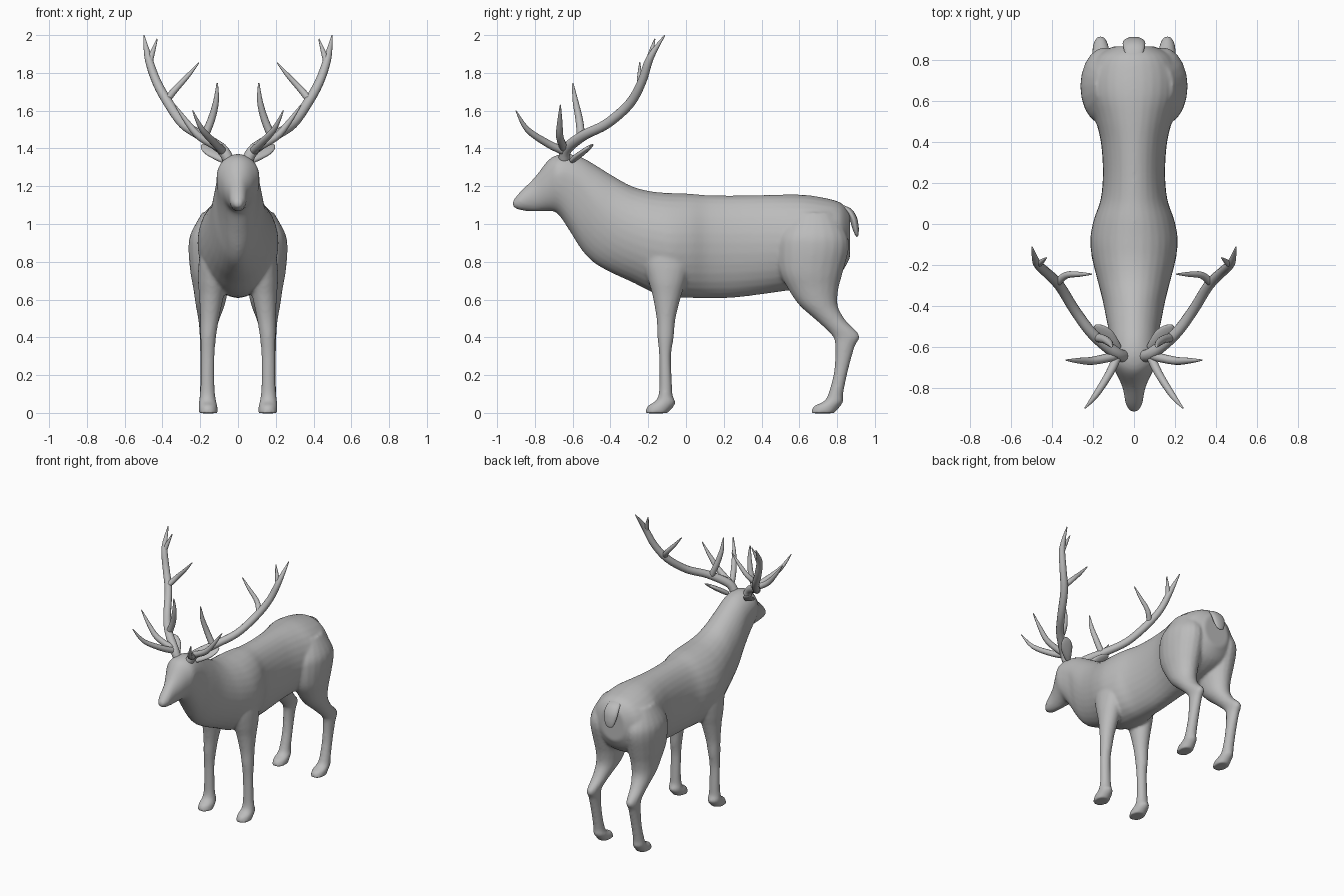
import bpy, bmesh, math
from mathutils import Vector

grey = bpy.data.materials.new("soft_grey")
grey.diffuse_color = (0.5, 0.5, 0.5, 1)


def smooth_rows(rows, steps=4):
    """Catmull-Rom interpolation of profile rows."""
    out = []
    for i in range(len(rows) - 1):
        p = [rows[max(0, min(len(rows) - 1, i + k))] for k in (-1, 0, 1, 2)]
        for s in range(steps):
            t = s / steps
            out.append([0.5 * (2 * b + (c - a) * t + (2 * a - 5 * b + 4 * c - d) * t * t
                               + (3 * b - a - 3 * c + d) * t ** 3)
                        for a, b, c, d in zip(*p)])
    return out + [list(rows[-1])]


def loft(bm, rings):
    """Skin closed rings of points and cap both ends."""
    loops = [[bm.verts.new(p) for p in ring] for ring in rings]
    n = len(loops[0])
    faces = [bm.faces.new((a[i], a[(i + 1) % n], b[(i + 1) % n], b[i]))
             for a, b in zip(loops, loops[1:]) for i in range(n)]
    faces += [bm.faces.new(loops[0][::-1]), bm.faces.new(loops[-1])]
    bmesh.ops.recalc_face_normals(bm, faces=faces)


def angles(n):
    return [2 * math.pi * i / n for i in range(n)]


def finish(name, bm):
    me = bpy.data.meshes.new(name)
    bm.to_mesh(me)
    bm.free()
    ob = bpy.data.objects.new(name, me)
    bpy.context.collection.objects.link(ob)
    me.materials.append(grey)
    me.shade_smooth()
    return ob


# Torso, neck and head: y, bottom, top, half width, height of widest point
torso = [
    (-.917, 1.092, 1.122, .018, 1.108), (-.88, 1.074, 1.168, .04, 1.12),
    (-.80, 1.066, 1.248, .056, 1.16), (-.73, 1.069, 1.337, .087, 1.22),
    (-.68, 1.055, 1.365, .111, 1.25), (-.62, .97, 1.37, .113, 1.24),
    (-.55, .86, 1.352, .117, 1.19), (-.48, .79, 1.312, .132, 1.1),
    (-.38, .735, 1.25, .152, 1.0), (-.28, .69, 1.197, .177, .95),
    (-.18, .64, 1.172, .202, .92), (-.08, .614, 1.164, .214, .9),
    (.02, .609, 1.16, .197, .9), (.12, .608, 1.152, .163, .9),
    (.25, .61, 1.15, .152, .9), (.4, .628, 1.153, .162, .9),
    (.52, .645, 1.156, .192, .9), (.63, .66, 1.154, .228, .9),
    (.74, .69, 1.137, .227, .9), (.82, .74, 1.112, .185, .92),
    (.868, .82, 1.06, .1, .93)]

# Legs: z, front y, back y, inner x, outer x
front_leg = [
    (.9, -.21, 0, .08, .19), (.8, -.22, .02, .07, .208), (.7, -.2, 0, .06, .212),
    (.62, -.177, -.025, .075, .206), (.5, -.156, -.055, .1, .2),
    (.4, -.151, -.065, .116, .199), (.3, -.142, -.079, .124, .197),
    (.15, -.141, -.074, .124, .199), (.09, -.147, -.07, .12, .203),
    (.06, -.165, -.056, .115, .207), (.035, -.205, -.064, .109, .209),
    (-.002, -.216, -.1, .108, .209)]
hind_leg = [
    (1.06, .58, .78, .08, .19), (.95, .50, .85, .03, .25), (.87, .483, .862, .02, .262),
    (.75, .493, .832, .03, .253), (.66, .538, .808, .05, .237),
    (.57, .6, .803, .07, .224), (.49, .69, .845, .1, .21),
    (.41, .773, .919, .123, .203), (.35, .79, .893, .128, .201),
    (.22, .784, .857, .128, .199), (.1, .753, .832, .126, .202),
    (.06, .728, .832, .118, .206), (.035, .675, .817, .112, .208),
    (-.002, .661, .785, .11, .208)]

# Body: torso and four legs fused into one smooth skin
bm = bmesh.new()
rings = []
for y, bot, top, w, zw in smooth_rows(torso):
    rings.append([(w * math.cos(a), y,
                   zw + (top - zw if math.sin(a) > 0 else zw - bot) * math.sin(a))
                  for a in angles(32)])
loft(bm, rings)
for rows in (front_leg, hind_leg):
    for side in (1, -1):
        loft(bm, [[(side * ((x0 + x1) / 2 + (x1 - x0) / 2 * math.cos(a)),
                    (y0 + y1) / 2 + (y1 - y0) / 2 * math.sin(a), z)
                   for a in angles(20)]
                  for z, y0, y1, x0, x1 in smooth_rows(rows)])
body = finish("body", bm)
fuse = body.modifiers.new("fuse", 'REMESH')
fuse.mode = 'VOXEL'
fuse.voxel_size = 0.01
fuse.use_smooth_shade = True
relax = body.modifiers.new("relax", 'SMOOTH')
relax.factor = 0.5
relax.iterations = 5

# Tail: y, z, half width, half thickness
bm = bmesh.new()
tail = [(.80, 1.1, .035, .012), (.855, 1.075, .05, .016), (.885, 1.03, .055, .018),
        (.898, .98, .045, .016), (.905, .945, .03, .009), (.907, .933, .012, .004)]
loft(bm, [[(w * math.cos(a), y + t * math.sin(a), z + t * .5 * math.sin(a))
           for a in angles(16)] for y, z, w, t in smooth_rows(tail)])
finish("tail", bm)

# Ears: flattened leaves pointing out and back
for side, label in ((1, "left"), (-1, "right")):
    base, tip = Vector((side * .075, -.605, 1.335)), Vector((side * .19, -.495, 1.42))
    along = tip - base
    wide = along.cross(Vector((-side * .5, -.9, .45))).normalized()
    thin = along.cross(wide).normalized()
    leaf = [(0, .016, .014), (.25, .03, .017), (.55, .04, .015),
            (.8, .033, .011), (.95, .017, .006), (1, .005, .002)]
    bm = bmesh.new()
    loft(bm, [[base + along * t + wide * w * math.cos(a) + thin * d * math.sin(a)
               for a in angles(16)] for t, w, d in smooth_rows(leaf)])
    finish(label + "_ear", bm)

# Antlers: beam and tines as tapered paths of x, y, z, radius
tines = {
    "antler_beam": [(.05, -.645, 1.34, .03), (.09, -.63, 1.4, .03), (.2, -.54, 1.47, .027),
                    (.29, -.42, 1.53, .026), (.365, -.3, 1.635, .026),
                    (.43, -.235, 1.75, .024), (.475, -.19, 1.88, .02),
                    (.498, -.112, 2.0, .003)],
    "brow_tine": [(.08, -.645, 1.385, .022), (.12, -.73, 1.425, .02),
                  (.19, -.84, 1.5, .015), (.24, -.9, 1.6, .003)],
    "second_tine": [(.09, -.645, 1.4, .022), (.2, -.668, 1.46, .02),
                    (.27, -.668, 1.54, .014), (.333, -.665, 1.63, .003)],
    "third_tine": [(.18, -.555, 1.46, .022), (.142, -.565, 1.55, .02),
                   (.116, -.585, 1.65, .015), (.11, -.6, 1.745, .004)],
    "fourth_tine": [(.375, -.285, 1.66, .02), (.33, -.25, 1.715, .017),
                    (.265, -.246, 1.785, .012), (.207, -.245, 1.855, .003)],
    "top_tine": [(.47, -.2, 1.85, .017), (.452, -.185, 1.91, .013),
                 (.428, -.165, 1.98, .003)]}
for name, path in tines.items():
    for side, label in ((1, "left_"), (-1, "right_")):
        bm = bmesh.new()
        pts = smooth_rows(path)
        rings = []
        for i, (x, y, z, r) in enumerate(pts):
            a, b = pts[max(i - 1, 0)], pts[min(i + 1, len(pts) - 1)]
            d = (Vector(b[:3]) - Vector(a[:3])).normalized()
            u = d.cross(Vector((.6, -.8, 0))).normalized()
            v = d.cross(u)
            ring = [Vector((x, y, z)) + r * (u * math.cos(t) + v * math.sin(t))
                    for t in angles(12)]
            rings.append([(side * p.x, p.y, p.z) for p in ring])
        loft(bm, rings)
        finish(label + name, bm)
